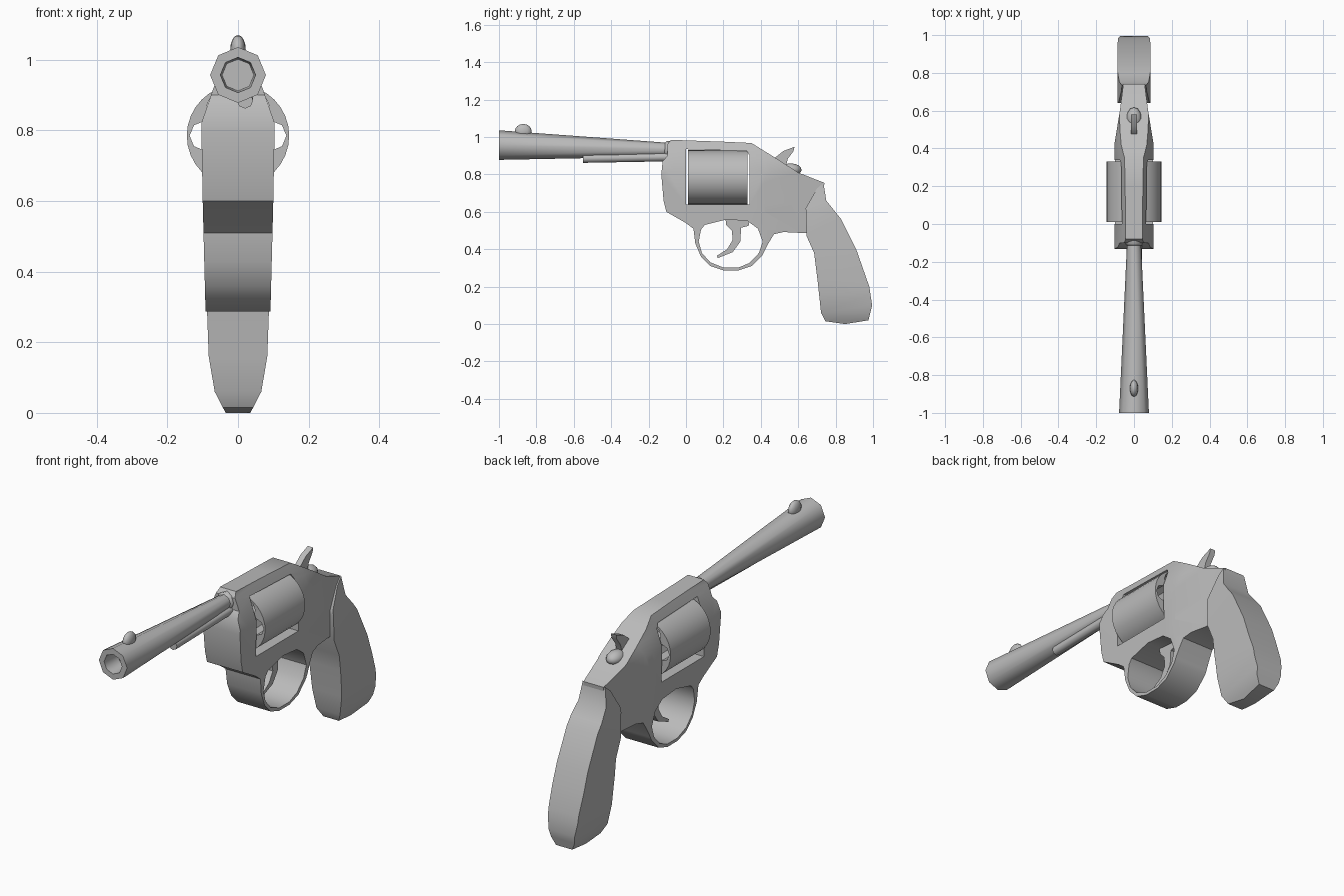
import bpy, bmesh, math
from mathutils import Matrix, Vector

if "Cube" in bpy.data.objects:
    bpy.data.objects.remove(bpy.data.objects["Cube"])

steel = bpy.data.materials.new("grey steel")
steel.use_nodes = True
GREY = (0.5, 0.5, 0.5, 1)
steel.diffuse_color = GREY
steel.node_tree.nodes["Principled BSDF"].inputs["Base Color"].default_value = GREY

SIDEWAYS = Matrix(((0, 0, 1), (1, 0, 0), (0, 1, 0))).to_4x4()    # outline in y, z
FORWARD = Matrix(((1, 0, 0), (0, 0, -1), (0, 1, 0))).to_4x4()    # outline in x, z


def finish(name, bm, angle=35):
    bmesh.ops.recalc_face_normals(bm, faces=bm.faces)
    mesh = bpy.data.meshes.new(name)
    bm.to_mesh(mesh)
    bm.free()
    mesh.materials.clear()
    mesh.materials.append(steel)
    mesh.shade_smooth()
    mesh.set_sharp_from_angle(angle=math.radians(angle))
    obj = bpy.data.objects.new(name, mesh)
    bpy.context.collection.objects.link(obj)
    return obj


def plate(outlines, half, turn):
    """Extruded flat outline; further outlines become holes."""
    curve = bpy.data.curves.new("outline", "CURVE")
    curve.dimensions = "2D"
    curve.fill_mode = "BOTH"
    curve.extrude = half
    for pts in outlines:
        spline = curve.splines.new("POLY")
        spline.points.add(len(pts) - 1)
        for p, (a, b) in zip(spline.points, pts):
            p.co = (a, b, 0, 1)
        spline.use_cyclic_u = True
    obj = bpy.data.objects.new("outline", curve)
    bpy.context.collection.objects.link(obj)
    bpy.context.view_layer.update()
    deps = bpy.context.evaluated_depsgraph_get()
    mesh = bpy.data.meshes.new_from_object(obj.evaluated_get(deps))
    bm = bmesh.new()
    bm.from_mesh(mesh)
    bpy.data.objects.remove(obj)
    bpy.data.curves.remove(curve)
    bpy.data.meshes.remove(mesh)
    bmesh.ops.remove_doubles(bm, verts=bm.verts, dist=0.0005)
    bm.transform(turn)
    return bm


def interp(t, table):
    if t <= table[0][0]:
        return table[0][1]
    for (a, u), (b, v) in zip(table, table[1:]):
        if t <= b:
            return u + (v - u) * (t - a) / (b - a)
    return table[-1][1]


def taper(bm, by_height, by_length=((0, 1),)):
    """Cut the plate at each station, then set its half width there."""
    cuts = [((0, 0, z), (0, 0, 1)) for z, _ in by_height]
    cuts += [((0, y, 0), (0, 1, 0)) for y, _ in by_length[1:]]
    for co, no in cuts:
        geom = bm.verts[:] + bm.edges[:] + bm.faces[:]
        bmesh.ops.bisect_plane(bm, geom=geom, plane_co=co, plane_no=no, dist=0.0005)
    for v in bm.verts:
        width = interp(v.co.z, by_height) * interp(v.co.y, by_length)
        v.co.x = math.copysign(width, v.co.x)


def circle(cx, cy, r, n, start=0):
    return [(cx + r * math.cos(start + i * math.tau / n),
             cy + r * math.sin(start + i * math.tau / n)) for i in range(n)]


def tube(name, rings, x=0, n=8):
    """Rings of (y, centre height, radius), capped at both ends."""
    bm = bmesh.new()
    loops = [[bm.verts.new((a, y, b)) for a, b in circle(x, z, r, n)] for y, z, r in rings]
    for p, q in zip(loops, loops[1:]):
        for i in range(n):
            j = (i + 1) % n
            bm.faces.new((p[i], p[j], q[j], q[i]))
    bm.faces.new(loops[0])
    bm.faces.new(loops[-1])
    return finish(name, bm, 50)


def ellipsoid(name, centre, radii):
    bm = bmesh.new()
    m = Matrix.Translation(centre) @ Matrix.Diagonal(Vector(radii)).to_4x4()
    bmesh.ops.create_uvsphere(bm, u_segments=12, v_segments=8, radius=1, matrix=m)
    return finish(name, bm, 60)


# Frame with trigger guard and cylinder window
frame_outline = [
    (-0.08, 0.985), (-0.1, 0.96), (-0.1, 0.9), (-0.125, 0.87), (-0.132, 0.8), (-0.12, 0.66),
    (-0.105, 0.6), (0, 0.54), (0.04, 0.51), (0.05, 0.43), (0.08, 0.36), (0.13, 0.31),
    (0.2, 0.287), (0.28, 0.287), (0.35, 0.31), (0.41, 0.37), (0.44, 0.43), (0.47, 0.48),
    (0.52, 0.492), (0.66, 0.485), (0.67, 0.65), (0.735, 0.7), (0.74, 0.755), (0.6, 0.81),
    (0.5, 0.875), (0.35, 0.968), (0.2, 0.975)]
guard_hole = [
    (0.08, 0.505), (0.1, 0.53), (0.22, 0.56), (0.33, 0.55), (0.385, 0.51), (0.41, 0.44),
    (0.39, 0.38), (0.34, 0.327), (0.28, 0.302), (0.2, 0.302), (0.13, 0.33), (0.085, 0.38),
    (0.068, 0.44)]
window = [(0, 0.64), (0.34, 0.64), (0.34, 0.9), (0.325, 0.925), (0, 0.935)]
bm = plate([frame_outline, guard_hole, window], 0.1, SIDEWAYS)
taper(bm, [(0.29, 0.092), (0.6, 0.1), (0.82, 0.104), (0.93, 0.066), (0.98, 0.045)],
      [(0, 1), (0.42, 1), (0.6, 0.72), (0.74, 0.55)])
finish("frame", bm)

# Grip, narrowing to the butt and the tang
grip_outline = [
    (0.735, 0.755), (0.7, 0.725), (0.64, 0.62), (0.645, 0.47), (0.685, 0.38), (0.705, 0.22),
    (0.722, 0.06), (0.745, 0.015), (0.85, 0), (0.975, 0.02), (0.995, 0.1), (0.98, 0.2),
    (0.91, 0.4), (0.83, 0.56), (0.75, 0.66)]
bm = plate([grip_outline], 0.09, SIDEWAYS)
taper(bm, [(0, 0.035), (0.06, 0.066), (0.16, 0.083), (0.3, 0.088), (0.6, 0.086), (0.75, 0.064)])
finish("grip", bm)

# Cylinder with six chambers
drum = circle(0, 0.785, 0.145, 32)
chambers = [circle(a, b, 0.042, 8) for a, b in circle(0, 0.785, 0.095, 6)]
bm = plate([drum] + chambers, 0.16, FORWARD)
bm.transform(Matrix.Translation((0, 0.17, 0)))
finish("cylinder", bm)

# Barrel with recessed muzzle, collar and ejector rod
tube("barrel", [(-0.9, 0.957, 0.045), (-1, 0.957, 0.05), (-1, 0.957, 0.079),
                (-0.08, 0.932, 0.036)])
tube("barrel_collar", [(-0.115, 0.932, 0.036), (-0.105, 0.932, 0.046), (-0.07, 0.932, 0.046)])
tube("ejector_rod", [(-0.55, 0.885, 0.023), (-0.1, 0.893, 0.023)], x=0.02)

# Sight, hammer and trigger
ellipsoid("front_sight", (0, -0.87, 1.03), (0.022, 0.045, 0.04))
ellipsoid("hammer_base", (0, 0.56, 0.825), (0.04, 0.058, 0.034))
hammer = [(0.45, 0.85), (0.47, 0.885), (0.52, 0.925), (0.58, 0.948), (0.575, 0.925),
          (0.545, 0.885), (0.53, 0.83)]
finish("hammer", plate([hammer], 0.015, SIDEWAYS))
trigger = [
    (0.21, 0.57), (0.34, 0.57), (0.335, 0.525), (0.295, 0.515), (0.29, 0.44), (0.25, 0.385),
    (0.17, 0.353), (0.165, 0.365), (0.22, 0.4), (0.25, 0.45), (0.245, 0.5), (0.215, 0.53)]
finish("trigger", plate([trigger], 0.02, SIDEWAYS))
